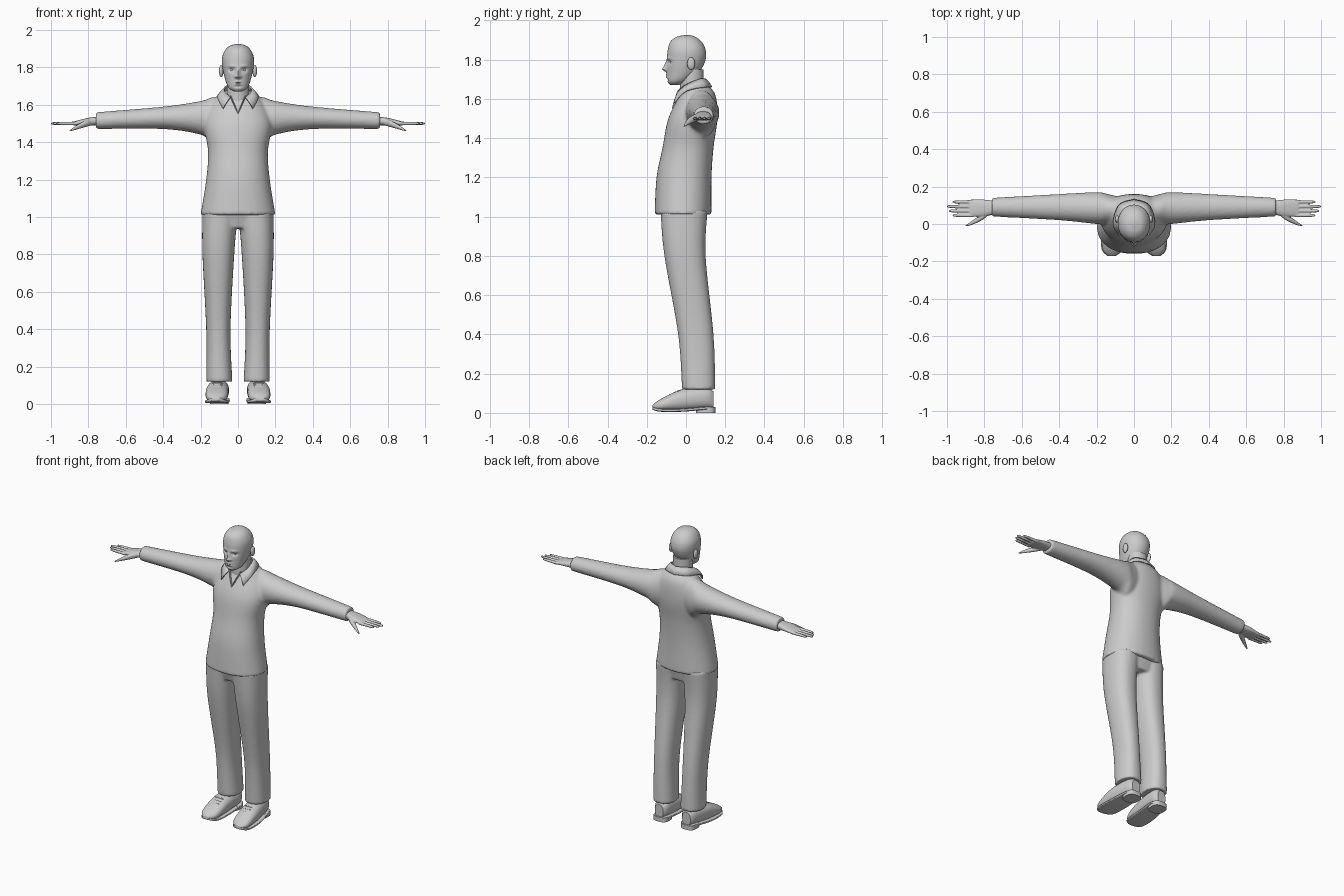
import bpy
import bmesh
import math
from mathutils import Vector

cube = bpy.data.objects.get("Cube")
if cube:
    bpy.data.objects.remove(cube, do_unlink=True)

GREY = (0.6, 0.6, 0.6, 1)
material = bpy.data.materials.new("plain grey")
material.use_nodes = True
material.diffuse_color = GREY
material.node_tree.nodes["Principled BSDF"].inputs["Base Color"].default_value = GREY


def spline(points, steps):
    """Resample a list of equal-length points along a smooth curve."""
    points = [Vector(point) for point in points]
    result = []
    for i, (start, end) in enumerate(zip(points, points[1:])):
        before = points[max(i - 1, 0)]
        after = points[min(i + 2, len(points) - 1)]
        leave, arrive = (end - before) / 2, (after - start) / 2
        gap = end - start
        for step in range(steps):
            t = step / steps
            result.append(start + leave * t
                          + (3 * gap - 2 * leave - arrive) * t ** 2
                          + (leave + arrive - 2 * gap) * t ** 3)
    return result + [points[-1]]


def rounded(value, power):
    return math.copysign(abs(value) ** (2 / power), value)


def loft(bm, axis, rows, power=2, sides=40, steps=8):
    """Closed skin over rings; a row is position, low a, high a, low b, high b."""
    rings = []
    for t, a_low, a_high, b_low, b_high in spline(rows, steps):
        ring = []
        for k in range(sides):
            angle = math.tau * k / sides
            a = (a_low + a_high + (a_high - a_low) * rounded(math.cos(angle), power)) / 2
            b = (b_low + b_high + (b_high - b_low) * rounded(math.sin(angle), power)) / 2
            place = {"x": (t, a, b), "y": (a, t, b), "z": (a, b, t)}[axis]
            ring.append(bm.verts.new(place))
        rings.append(ring)
    for low, high in zip(rings, rings[1:]):
        for k in range(sides):
            following = (k + 1) % sides
            bm.faces.new((low[k], low[following], high[following], high[k]))
    bm.faces.new(rings[0][::-1])
    bm.faces.new(rings[-1])


def even(rows):
    """Rows holding a half width become rows centred on x = 0."""
    return [(z, -half, half, front, back) for z, half, front, back in rows]


def finger(bm, rows):
    """Tapering digit; a row is its centre and its radius."""
    loft(bm, "x", [(x, y - r, y + r, z - r, z + r) for x, y, z, r in rows], sides=16)


def push(bm, x, z, wide, tall, move):
    """Soft local push of the front surface, the same on both sides."""
    for vert in bm.verts:
        if vert.co.y < 0:
            across = (abs(vert.co.x) - x) / wide
            along = (vert.co.z - z) / tall
            vert.co.y += move * math.exp(-across ** 2 - along ** 2)


def ellipsoid(bm, centre, radii):
    made = bmesh.ops.create_uvsphere(bm, u_segments=24, v_segments=16, radius=1)
    bmesh.ops.scale(bm, verts=made["verts"], vec=radii)
    bmesh.ops.translate(bm, verts=made["verts"], vec=centre)


def finish(name, bm, mirror=False, voxel=0, relax=0, thick=0):
    bmesh.ops.recalc_face_normals(bm, faces=bm.faces)
    mesh = bpy.data.meshes.new(name)
    bm.to_mesh(mesh)
    bm.free()
    mesh.materials.append(material)
    obj = bpy.data.objects.new(name, mesh)
    bpy.context.collection.objects.link(obj)
    if mirror:
        obj.modifiers.new("Mirror", "MIRROR").use_mirror_merge = thick > 0
    if thick:
        solid = obj.modifiers.new("Thickness", "SOLIDIFY")
        solid.thickness, solid.offset = thick, 0
    if voxel:
        remesh = obj.modifiers.new("Fuse", "REMESH")
        remesh.mode, remesh.voxel_size, remesh.use_smooth_shade = "VOXEL", voxel, True
    if relax:
        smooth = obj.modifiers.new("Relax", "SMOOTH")
        smooth.factor, smooth.iterations = 0.5, relax
    bpy.ops.object.select_all(action="DESELECT")
    obj.select_set(True)
    bpy.context.view_layer.objects.active = obj
    bpy.ops.object.shade_smooth_by_angle(angle=math.radians(50))


# Jacket: body and both sleeves fused
bm = bmesh.new()
loft(bm, "z", even([
    (1.01, .2, -.16, .13), (1.2, .17, -.15, .13), (1.35, .16, -.12, .14),
    (1.5, .18, -.09, .16), (1.62, .13, -.03, .15), (1.68, .06, .01, .1)]), 2.2, 64)
sleeve = [(.06, .01, .14, 1.42, 1.65), (.14, 0, .16, 1.4, 1.64), (.2, 0, .17, 1.44, 1.62),
          (.4, .02, .16, 1.47, 1.59), (.76, .04, .14, 1.47, 1.56)]
for side in (1, -1):
    loft(bm, "x", [(side * x, *ring) for x, *ring in sleeve])
finish("jacket", bm, voxel=.009, relax=6)

# Trousers: hips and two legs fused
bm = bmesh.new()
loft(bm, "z", even([(.94, .15, -.1, .09), (1.04, .19, -.13, .11)]), 2.3)
loft(bm, "z", [(.12, .03, .17, -.02, .15), (.4, .04, .17, -.04, .14),
               (.8, .02, .19, -.11, .1), (1.03, 0, .19, -.13, .11)], 2.3)
finish("trousers", bm, mirror=True, voxel=.008, relax=5)

# Shoes: upper, sole following the upper's outline, heel block and laces
upper = [(-.17, .1, .14, .02, .04), (-.13, .06, .17, .01, .07), (-.02, .05, .17, .01, .12),
         (.1, .05, .15, .02, .13), (.14, .07, .13, .02, .11)]
bm = bmesh.new()
loft(bm, "y", upper, 2.3)
finish("shoe_uppers", bm, mirror=True)

bm = bmesh.new()
rim = .004
loft(bm, "y", [(y, left - rim, right + rim, low - rim, low + 3 * rim)
               for y, left, right, low, high in upper], 5)
loft(bm, "z", [(z, .05, .15, .05, .15) for z in (0, .03)], 3)
finish("shoe_soles", bm, mirror=True)

bm = bmesh.new()
for i in range(3):
    ellipsoid(bm, (.11, .02 * i - .08, .09 + .01 * i), (.03, .004, .007))
finish("shoe_laces", bm, mirror=True)

# Hands: palm, four fingers and thumb fused
bm = bmesh.new()
loft(bm, "x", [(.72, .06, .12, 1.49, 1.54), (.8, .04, .13, 1.49, 1.53),
               (.88, .04, .13, 1.49, 1.51)], 2.4)
for i, reach in enumerate((.97, .99, 1, .97)):
    y = .046 + .024 * i
    finger(bm, [(.86, y, 1.5, .01), (reach - .02, y, 1.5, .008), (reach, y, 1.5, .003)])
finger(bm, [(.77, .07, 1.51, .016), (.81, .04, 1.5, .018),
            (.86, .01, 1.48, .012), (.9, -.01, 1.46, .004)])
finish("hands", bm, mirror=True, voxel=.0035, relax=3)

# Neck
bm = bmesh.new()
loft(bm, "z", even([(z, .06, -.03, .09) for z in (1.55, 1.75)]))
finish("neck", bm)

# Head with sculpted nose, brows, eye sockets and mouth
bm = bmesh.new()
loft(bm, "z", even([
    (1.67, .02, -.08, -.04), (1.69, .05, -.095, .01), (1.74, .07, -.097, .07),
    (1.8, .083, -.097, .1), (1.85, .085, -.093, .1), (1.89, .07, -.08, .08),
    (1.915, .045, -.05, .05), (1.925, .01, -.01, .02)]), 2.1, 128, 12)
nose, eye_x, eye_z, mouth = 1.75, .033, 1.786, 1.717
push(bm, 0, nose, .013, .011, -.02)
push(bm, 0, nose + .02, .009, .02, -.013)
push(bm, .014, nose, .007, .007, -.007)
push(bm, eye_x, eye_z, .017, .011, .012)
push(bm, eye_x, eye_z + .02, .02, .008, -.005)
push(bm, 0, mouth, .02, .011, -.008)
push(bm, 0, mouth, .024, .003, .006)
push(bm, 0, mouth - .02, .02, .007, .005)
finish("head", bm)

# Ears and eyes
bm = bmesh.new()
ellipsoid(bm, (.09, .026, 1.78), (.012, .02, .032))
finish("ears", bm, mirror=True)

bm = bmesh.new()
ellipsoid(bm, (eye_x, -.068, eye_z), (.013, .013, .01))
finish("eyes", bm, mirror=True)

# Folded shirt collar: strip between the neck edge and the outer edge
bm = bmesh.new()
neck_edge = spline([(0, .1, 1.7), (.06, .07, 1.7), (.07, 0, 1.67), (.04, -.04, 1.64)], 6)
outer_edge = spline([(0, .13, 1.66), (.08, .1, 1.66), (.11, 0, 1.64), (.08, -.06, 1.58)], 6)
strip = []
for inner, outer in zip(neck_edge, outer_edge):
    fold = (inner + outer) / 2 + Vector((0, 0, .004))
    strip.append([bm.verts.new(point) for point in (inner, fold, outer)])
for here, there in zip(strip, strip[1:]):
    for k in range(2):
        bm.faces.new((here[k], there[k], there[k + 1], here[k + 1]))
finish("collar", bm, mirror=True, thick=.008)

# Raised edges of the neck opening
bm = bmesh.new()
finger(bm, [(0, -.065, 1.555, .006), (.02, -.05, 1.6, .008), (.04, -.03, 1.645, .008)])
finish("neck_opening", bm, mirror=True)
